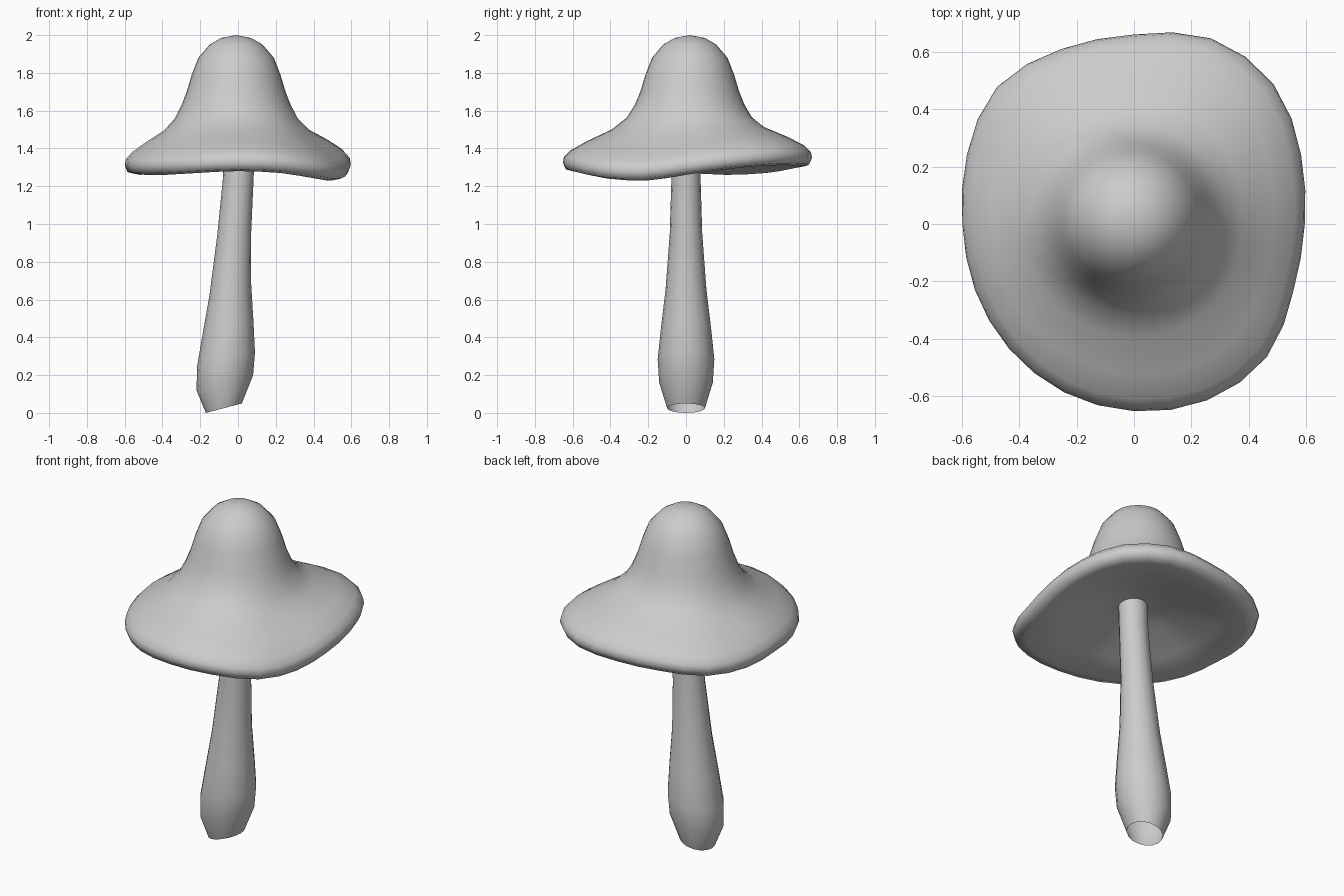
import bpy, bmesh, math

if "Cube" in bpy.data.objects:
    bpy.data.objects.remove(bpy.data.objects["Cube"])


def spline(values, t):
    # periodic Catmull-Rom lookup, t in 0..1
    n = len(values)
    i, u = int(t * n), t * n - int(t * n)
    a, b, c, d = (values[(i + k) % n] for k in (-1, 0, 1, 2))
    return b + 0.5 * u * (c - a + u * (2*a - 5*b + 4*c - d + u * (3*(b - c) + d - a)))


def loft(name, rings, start=None, end=None):
    # skin a stack of point rings, optionally closed with pole points
    bm = bmesh.new()
    vs = [[bm.verts.new(p) for p in r] for r in rings]
    n = len(vs[0])
    for lo, hi in zip(vs, vs[1:]):
        for i in range(n):
            j = (i + 1) % n
            bm.faces.new((lo[i], lo[j], hi[j], hi[i]))
    for pole, ring in ((start, vs[0]), (end, vs[-1])):
        if pole:
            p = bm.verts.new(pole)
            for i in range(n):
                bm.faces.new((p, ring[i], ring[(i + 1) % n]))
    bmesh.ops.recalc_face_normals(bm, faces=bm.faces)
    me = bpy.data.meshes.new(name)
    bm.to_mesh(me)
    bm.free()
    me.shade_smooth()
    ob = bpy.data.objects.new(name, me)
    bpy.context.collection.objects.link(ob)
    return ob


# Cap: round crown blending into an irregular wavy brim
RIM = [.595, .63, .688, .70, .66, .66, .675, .63, .598, .60, .615, .635, .652, .665, .655, .602]
WAVE = [-.01, .02, .04, .04, .03, .02, 0, -.01, 0, -.01, -.01, 0, .01, 0, -.03, -.04]
# radius, height, how much of the rim shape applies
PROFILE = [(.08, 1.985, 0), (.14, 1.95, 0), (.20, 1.88, 0), (.235, 1.79, 0), (.262, 1.70, 0),
           (.29, 1.63, .05), (.33, 1.56, .2), (.40, 1.495, .5), (.52, 1.43, .85),
           (.60, 1.38, 1), (.634, 1.345, 1), (.64, 1.315, 1), (.625, 1.28, 1),
           (.57, 1.27, 1), (.42, 1.31, .7), (.20, 1.385, .2)]
N = 32
rings = []
for r, z, w in PROFILE:
    ring = []
    for i in range(N):
        a = math.tau * i / N
        rr = r * (1 - w + w * spline(RIM, i / N) / .64)
        ring.append((rr * math.cos(a) - .01 * (1 - w), rr * math.sin(a) + .02 * (1 - w),
                     z + w * spline(WAVE, i / N)))
    rings.append(ring)
loft("mushroom_cap", rings, (-.01, .02, 2.0), (0, .01, 1.42))

# Stem: leaning open tube; each ring is left x, left z, right x, right z, half depth
STEM = [(-.17, 0, .02, .05, .10), (-.22, .12, .08, .20, .142), (-.216, .25, .09, .32, .15),
        (-.185, .43, .082, .48, .132), (-.15, .63, .07, .68, .108), (-.11, .94, .07, .96, .086),
        (-.08, 1.24, .083, 1.25, .077), (-.072, 1.43, .09, 1.43, .077)]
M = 16
stem = []
for x0, z0, x1, z1, d in STEM:
    ring = []
    for i in range(M):
        a = math.tau * i / M
        c = (math.cos(a) + 1) / 2
        ring.append((x0 + (x1 - x0) * c, d * math.sin(a), z0 + (z1 - z0) * c))
    stem.append(ring)
loft("mushroom_stem", stem)
